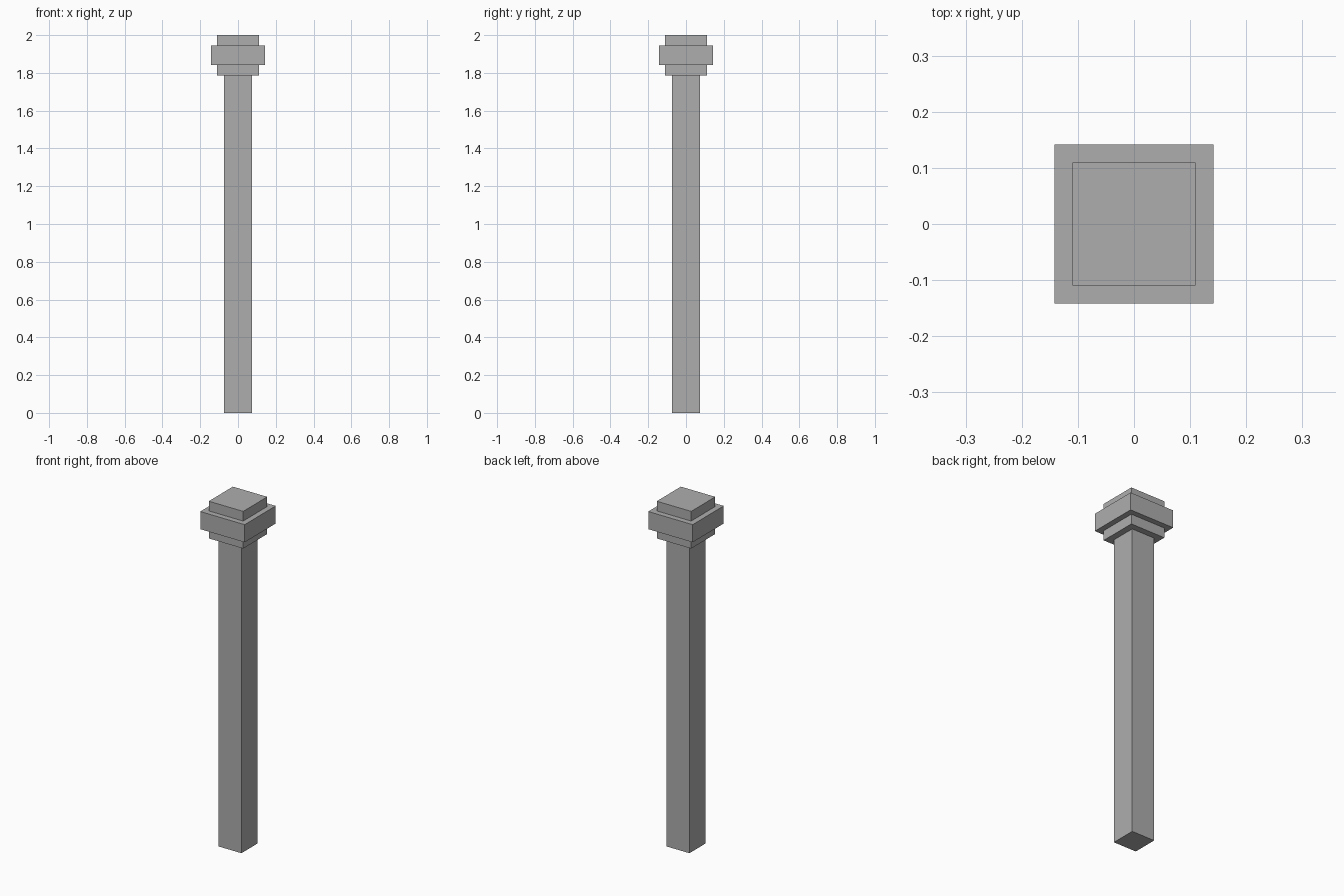
import bpy

default = bpy.data.objects.get("Cube")
if default:
    bpy.data.objects.remove(default, do_unlink=True)

# Single stone colour
stone = bpy.data.materials.new("stone grey")
stone.use_nodes = True
grey = (0.42, 0.42, 0.42, 1)
stone.diffuse_color = grey
stone.node_tree.nodes["Principled BSDF"].inputs["Base Color"].default_value = grey


def square_block(name, half_width, bottom, top):
    """Flat-sided block, square in plan, spanning the given heights."""
    bpy.ops.mesh.primitive_cube_add(size=2, location=(0, 0, (bottom + top) / 2))
    block = bpy.context.object
    block.name = name
    block.scale = (half_width, half_width, (top - bottom) / 2)
    bpy.ops.object.transform_apply(location=False, rotation=False, scale=True)
    block.data.materials.append(stone)
    return block


# Shaft, then the stepped capital from bottom to top
square_block("shaft", 0.073, 0, 1.785)
square_block("lower_collar", 0.11, 1.785, 1.842)
square_block("capital_slab", 0.142, 1.842, 1.944)
square_block("top_block", 0.11, 1.944, 2)
